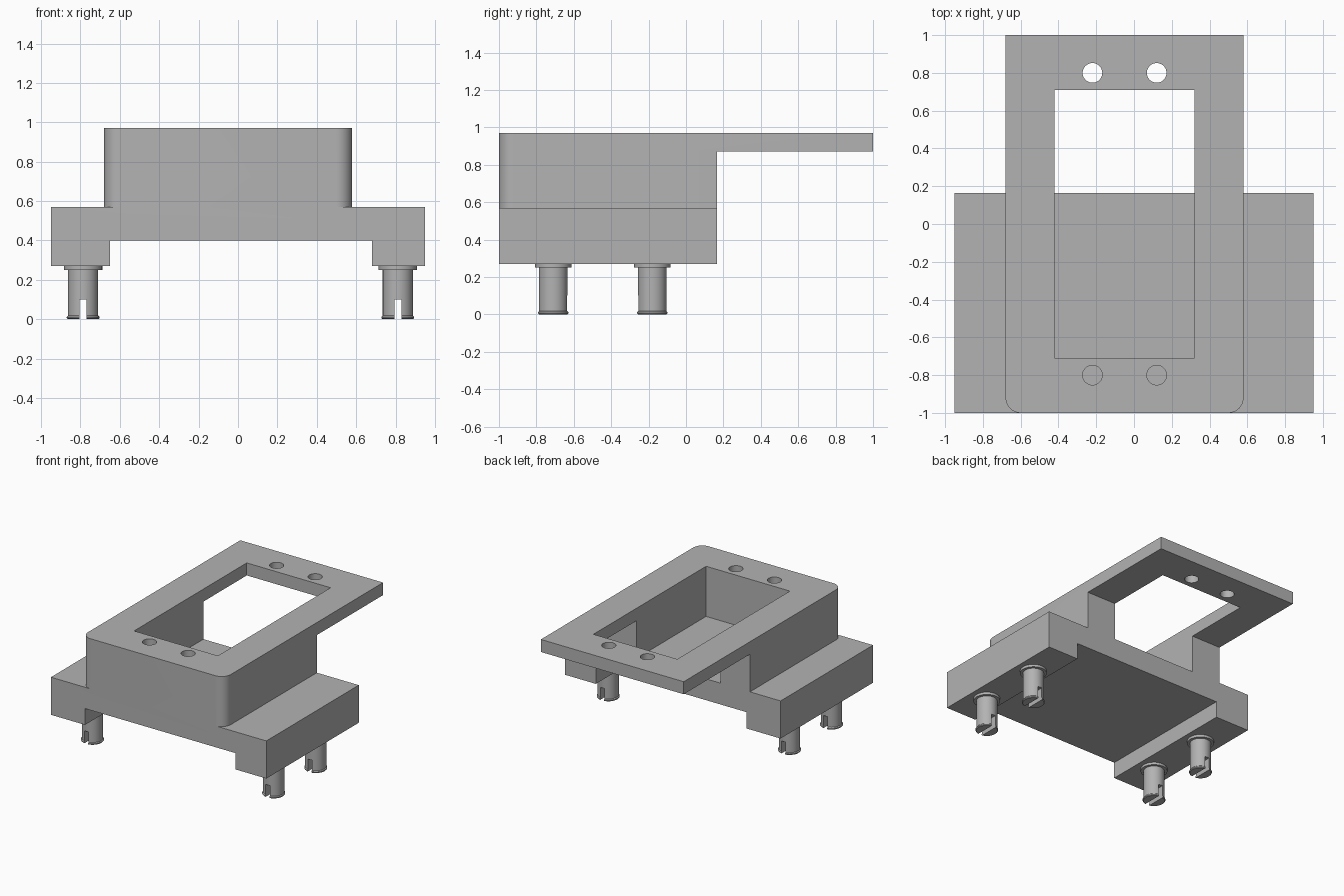
import bpy, bmesh, math

if "Cube" in bpy.data.objects:
    bpy.data.objects.remove(bpy.data.objects["Cube"], do_unlink=True)

grey = bpy.data.materials.new("plain grey")
grey.use_nodes = True
COLOUR = (0.45, 0.45, 0.45, 1)
grey.diffuse_color = COLOUR
for node in grey.node_tree.nodes:
    if node.type == "BSDF_PRINCIPLED":
        node.inputs["Base Color"].default_value = COLOUR


def add_object(name, bm):
    bmesh.ops.recalc_face_normals(bm, faces=bm.faces)
    mesh = bpy.data.meshes.new(name)
    bm.to_mesh(mesh)
    bm.free()
    mesh.materials.append(grey)
    obj = bpy.data.objects.new(name, mesh)
    bpy.context.collection.objects.link(obj)
    return obj


def prism(name, outline, offset):
    """Closed outline of 3D points pushed along an offset."""
    bm = bmesh.new()
    face = bm.faces.new([bm.verts.new(p) for p in outline])
    new = bmesh.ops.extrude_face_region(bm, geom=[face])["geom"]
    bmesh.ops.translate(bm, vec=offset,
                        verts=[v for v in new if isinstance(v, bmesh.types.BMVert)])
    return add_object(name, bm)


def box(name, x0, x1, y0, y1, z0, z1):
    return prism(name, [(x0, y0, z0), (x1, y0, z0), (x1, y1, z0), (x0, y1, z0)],
                 (0, 0, z1 - z0))


def arc(cx, cy, r, start, end, steps, z):
    angles = [math.radians(start + (end - start) * i / steps) for i in range(steps + 1)]
    return [(cx + r * math.cos(a), cy + r * math.sin(a), z) for a in angles]


def combine(target, tool, operation):
    mod = target.modifiers.new(operation, "BOOLEAN")
    mod.operation, mod.solver, mod.object = operation, "EXACT", tool
    bpy.context.view_layer.objects.active = target
    bpy.ops.object.modifier_apply(modifier=mod.name)
    bpy.data.objects.remove(tool, do_unlink=True)


def smooth(obj):
    bpy.ops.object.select_all(action="DESELECT")
    obj.select_set(True)
    bpy.context.view_layer.objects.active = obj
    bpy.ops.object.shade_smooth_by_angle(angle=math.radians(30))


BACK, TOP, DECK, FOOT = 0.165, 0.97, 0.57, 0.27
LEFT, RIGHT, R = 0.58, -0.68, 0.08

# Bridge-shaped base with a foot along each side
profile = [(-0.95, FOOT), (-0.65, FOOT), (-0.65, 0.4), (0.68, 0.4),
           (0.68, FOOT), (0.95, FOOT), (0.95, DECK), (-0.95, DECK)]
body = prism("housing", [(x, -1, z) for x, z in profile], (0, 1 + BACK, 0))

# Upper housing with rounded front corners and an overhanging rear plate
z0 = 0.5
plan = (arc(RIGHT + R, R - 1, R, 180, 270, 10, z0)
        + arc(LEFT - R, R - 1, R, 270, 360, 10, z0)
        + [(LEFT, 1, z0), (RIGHT, 1, z0)])
upper = prism("upper_housing", plan, (0, 0, TOP - z0))
combine(upper, box("overhang_cutter", -1, 1, BACK, 1.2, 0.3, 0.87), "DIFFERENCE")
combine(body, upper, "UNION")

# Pocket and four screw holes
combine(body, box("pocket_cutter", -0.42, 0.32, -0.71, 0.71, DECK, 1.2), "DIFFERENCE")
for x in (-0.22, 0.12):
    for y in (-0.8, 0.8):
        hole = prism("hole_cutter", arc(x, y, 0.052, 0, 350, 35, DECK), (0, 0, 0.6))
        combine(body, hole, "DIFFERENCE")
smooth(body)


# Slotted snap pegs: turned profile of radius and height
def peg(name, x, y):
    turned = [(0, 0), (0.078, 0), (0.083, 0.005), (0.083, 0.012), (0.077, 0.018),
              (0.077, 0.25), (0.098, 0.25), (0.098, FOOT), (0, FOOT)]
    bm = bmesh.new()
    verts = [bm.verts.new((r, 0, z)) for r, z in turned]
    edges = [bm.edges.new(pair) for pair in zip(verts, verts[1:])]
    bmesh.ops.spin(bm, geom=verts + edges, axis=(0, 0, 1), cent=(0, 0, 0),
                   angle=math.tau, steps=32)
    bmesh.ops.remove_doubles(bm, verts=bm.verts, dist=0.0005)
    obj = add_object(name, bm)
    combine(obj, box("slot_cutter", -0.018, 0.018, -0.2, 0.2, -0.1, 0.1), "DIFFERENCE")
    obj.location = (x, y, 0)
    smooth(obj)


for side, x in (("right", -0.787), ("left", 0.812)):
    for end, y in (("front", -0.71), ("rear", -0.18)):
        peg(f"{end}_{side}_peg", x, y)
